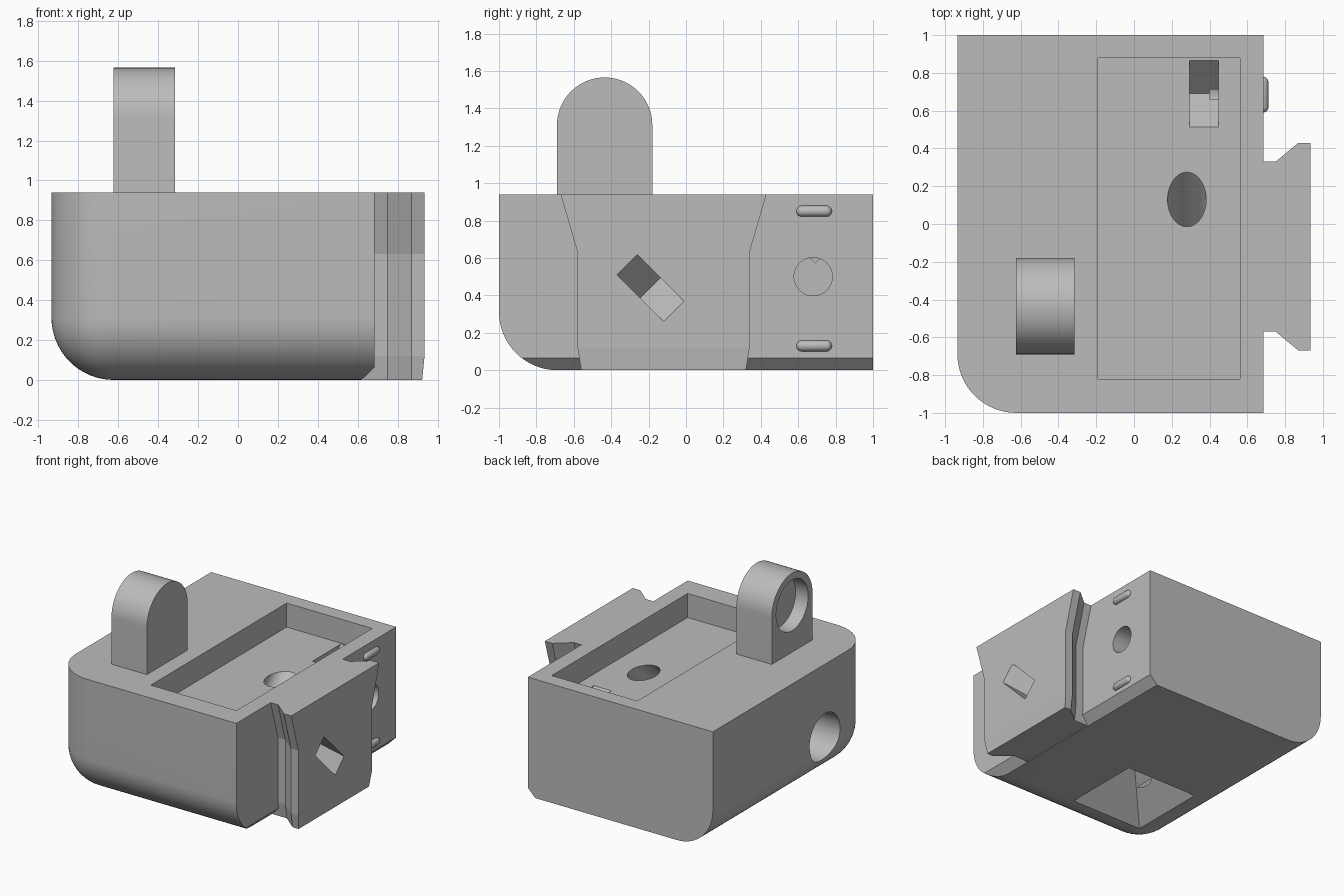
import bpy, bmesh, math
from mathutils import Matrix, Vector

if "Cube" in bpy.data.objects:
    bpy.data.objects.remove(bpy.data.objects["Cube"])

grey = bpy.data.materials.new("plain grey")
grey.use_nodes = True
grey.diffuse_color = (0.5, 0.5, 0.5, 1)
grey.node_tree.nodes["Principled BSDF"].inputs["Base Color"].default_value = (0.5, 0.5, 0.5, 1)


def make(name, bm, matrix=Matrix()):
    bmesh.ops.transform(bm, matrix=matrix, verts=bm.verts)
    bmesh.ops.recalc_face_normals(bm, faces=bm.faces)
    mesh = bpy.data.meshes.new(name)
    bm.to_mesh(mesh)
    bm.free()
    mesh.materials.append(grey)
    obj = bpy.data.objects.new(name, mesh)
    bpy.context.collection.objects.link(obj)
    return obj


def box_bm(lo, hi):
    bm = bmesh.new()
    bmesh.ops.create_cube(bm, size=1)
    for v in bm.verts:
        v.co = [h if c > 0 else l for c, l, h in zip(v.co, lo, hi)]
    return bm


def cylinder(name, start, end, r):
    start, end = Vector(start), Vector(end)
    axis = end - start
    bm = bmesh.new()
    bmesh.ops.create_cone(bm, cap_ends=True, segments=64, radius1=r, radius2=r, depth=axis.length)
    turn = axis.to_track_quat('Z', 'Y').to_matrix().to_4x4()
    return make(name, bm, Matrix.Translation((start + end) / 2) @ turn)


def notch(name, matrix):
    # Square bar lying on its edge: cuts a V-shaped recess
    s = 0.25 / 2
    bm = box_bm((-0.077, -s, -s), (0.077, s, s))
    return make(name, bm, matrix @ Matrix.Rotation(math.pi / 4, 4, 'X'))


def select(obj):
    bpy.ops.object.select_all(action='DESELECT')
    obj.select_set(True)
    bpy.context.view_layer.objects.active = obj


def cut(obj, *cutters):
    select(obj)
    for c in cutters:
        mod = obj.modifiers.new(c.name, 'BOOLEAN')
        mod.operation, mod.solver, mod.object = 'DIFFERENCE', 'EXACT', c
        bpy.ops.object.modifier_apply(modifier=mod.name)
        bpy.data.objects.remove(c)


def smooth(obj):
    select(obj)
    bpy.ops.object.shade_smooth_by_angle(angle=math.radians(30))


# Body with three rounded edges meeting at the left front bottom corner
bm = box_bm((-0.935, -1, 0), (0.685, 1, 0.94))
corner = min(bm.verts, key=lambda v: sum(v.co))
bmesh.ops.bevel(bm, geom=list(corner.link_edges), offset=0.312, segments=16,
                profile=0.5, affect='EDGES')
# Chamfer under the mounting side
cut_geom = bmesh.ops.bisect_plane(bm, geom=bm.verts[:] + bm.edges[:] + bm.faces[:],
                                  plane_co=(0.62, 0, 0), plane_no=(1, 0, -1), clear_outer=True)
bmesh.ops.holes_fill(bm, edges=[e for e in bm.edges if e.is_boundary])
body = make("body", bm)

# Recesses and holes in the body
tray = make("tray_cutter", box_bm((-0.19, -0.82, 0.75), (0.56, 0.88, 1.2)))
bm = bmesh.new()
half = 0.3325
bmesh.ops.create_cone(bm, cap_ends=True, segments=4, radius1=half * math.sqrt(2), radius2=0, depth=half)
pyramid = make("pyramid_cutter", bm, Matrix.Translation((-0.312, -0.37, half / 2 - 0.02))
               @ Matrix.Rotation(math.pi / 4, 4, 'Z'))
cut(body, tray, pyramid,
    notch("tray_notch_cutter", Matrix.Translation((0.37, 0.69, 0.75))),
    cylinder("slanted_hole_cutter", (0.28, 0.28, 0.9), (0.28, -0.27, 0.35), 0.102),
    cylinder("side_hole_cutter", (-1.1, -0.4, 0.36), (-0.435, -0.4, 0.36), 0.19),
    cylinder("mount_hole_cutter", (0.8, 0.68, 0.5), (0.4, 0.68, 0.5), 0.102))
smooth(body)

# Arched tab with a blind hole
mid_y, mid_z, r = -0.435, 1.31, 0.255
outline = [(mid_y - r, 0.9)]
outline += [(mid_y - r * math.cos(a), mid_z + r * math.sin(a))
            for a in (math.pi * i / 32 for i in range(33))]
outline += [(mid_y + r, 0.9)]
bm = bmesh.new()
face = bm.faces.new([bm.verts.new((-0.625, y, z)) for y, z in outline])
side = bmesh.ops.extrude_face_region(bm, geom=[face])["geom"]
bmesh.ops.translate(bm, vec=(0.31, 0, 0), verts=[g for g in side if isinstance(g, bmesh.types.BMVert)])
tab = make("tab", bm)
cut(tab, cylinder("tab_hole_cutter", (-0.8, mid_y, mid_z), (-0.515, mid_y, mid_z), 0.2))
smooth(tab)

# Dovetail rail: one profile lofted through four heights
profile = [(0.63, 0.45), (0.75, 0.45), (0.87, 0.55), (0.935, 0.55)]
levels = [(0, 0.11, 0.012), (0.12, 0.09, 0), (0.63, 0.09, 0), (0.94, 0, 0)]
bm = bmesh.new()
rings = []
for z, inset, pull in levels:
    half_ring = [(x - pull * (x > 0.9), w - inset) for x, w in profile]
    ring = [(x, -0.12 - w) for x, w in half_ring] + [(x, -0.12 + w) for x, w in reversed(half_ring)]
    rings.append([bm.verts.new((x, y, z)) for x, y in ring])
for a, b in zip(rings, rings[1:]):
    for i in range(len(a)):
        j = (i + 1) % len(a)
        bm.faces.new((a[i], a[j], b[j], b[i]))
bm.faces.new(rings[0])
bm.faces.new(rings[-1])
rail = make("dovetail_rail", bm)
width = Vector((0, 1, 1)).normalized()
out = Vector((1, 0, 0))
turn = Matrix((width, out.cross(width), out)).transposed().to_4x4()
cut(rail, notch("rail_notch_cutter", Matrix.Translation((0.935, -0.19, 0.44)) @ turn))

# Small rounded ribs above and below the mount hole
for name, z in (("upper_rib", 0.85), ("lower_rib", 0.13)):
    bm = bmesh.new()
    bmesh.ops.create_uvsphere(bm, u_segments=24, v_segments=12, radius=0.03)
    for v in bm.verts:
        v.co = (v.co.x, v.co.z, v.co.y)
    ends = [v for v in bm.verts if v.co.y > 0.001]
    middle = [v for v in bm.verts if abs(v.co.y) <= 0.001]
    ring = bmesh.ops.extrude_edge_only(bm, edges=[e for e in bm.edges
                                       if all(v in middle for v in e.verts)])["geom"]
    for f in [f for f in bm.faces if any(v in ends for v in f.verts)]:
        bm.faces.remove(f)
    bmesh.ops.delete(bm, geom=ends, context='VERTS')
    bm.free()
    # Straight bar with hemispherical ends
    bm = bmesh.new()
    bmesh.ops.create_uvsphere(bm, u_segments=24, v_segments=13, radius=0.03)
    for v in bm.verts:
        v.co.z += math.copysign(0.065, v.co.z)
    rib = make(name, bm, Matrix.Translation((0.682, 0.685, z)) @ Matrix.Rotation(math.pi / 2, 4, 'X'))
    smooth(rib)
